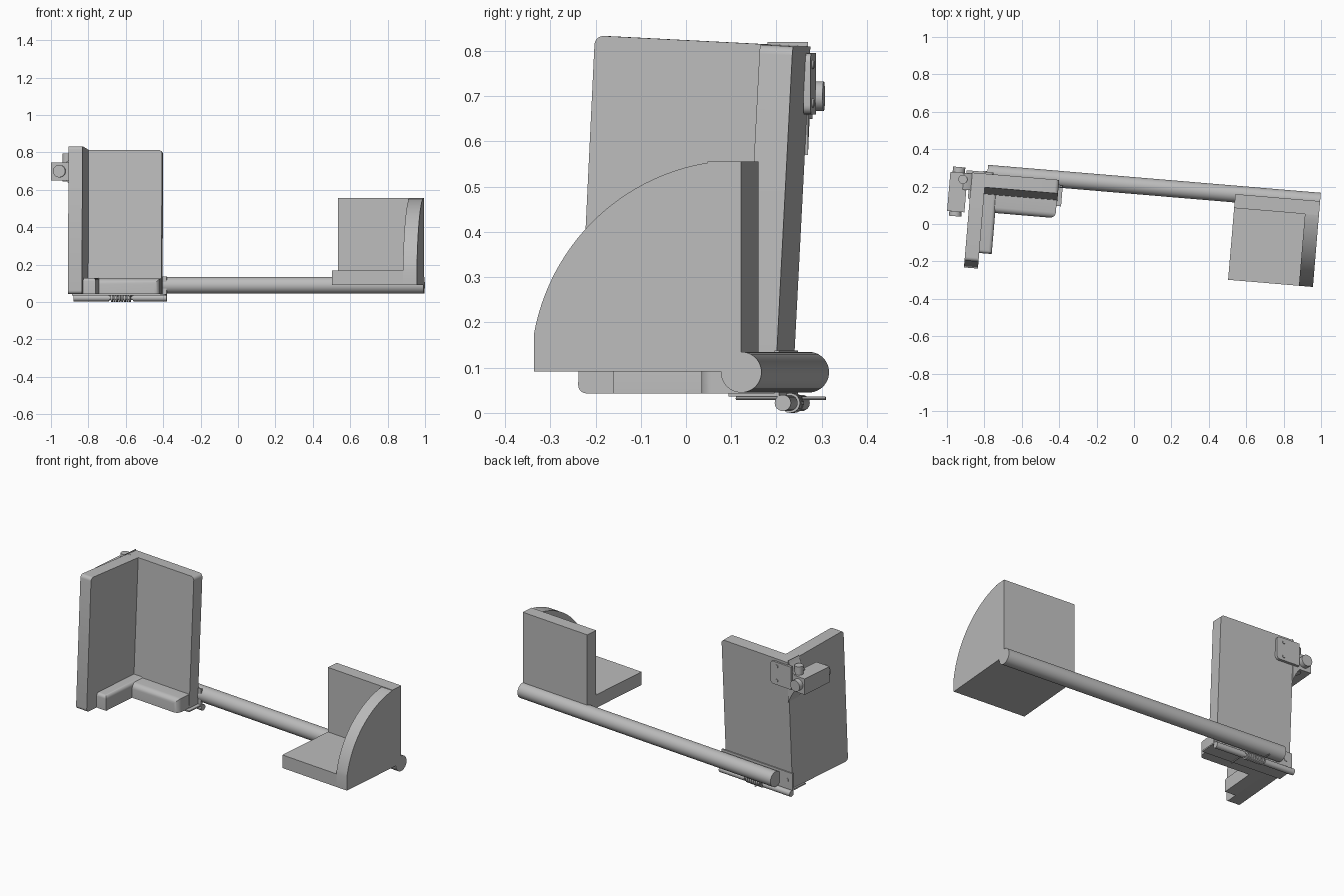
import bpy, bmesh, math
from mathutils import Matrix, Vector

cube = bpy.data.objects.get("Cube")
if cube:
    bpy.data.objects.remove(cube)

GREY = (0.5, 0.5, 0.5, 1)
mat = bpy.data.materials.new("plain grey")
mat.diffuse_color = GREY
mat.use_nodes = True
mat.node_tree.nodes["Principled BSDF"].inputs["Base Color"].default_value = GREY

YAW = Matrix.Rotation(math.radians(-4.8), 4, 'Z')
END = Matrix.Translation((0.995, 0.122, 0)) @ YAW       # right end of the bar
CORNER = Matrix.Translation((-0.87, 0.235, 0)) @ YAW    # back corner of the tall bracket
LEAN = Matrix.Identity(4)                               # panels lean backwards
LEAN[1][2] = 0.052
parts = []


def finish(name, bm, frame):
    bmesh.ops.recalc_face_normals(bm, faces=bm.faces)
    mesh = bpy.data.meshes.new(name)
    bm.to_mesh(mesh)
    bm.free()
    mesh.materials.append(mat)
    ob = bpy.data.objects.new(name, mesh)
    ob.matrix_world = frame
    bpy.context.collection.objects.link(ob)
    # bake the frame so that sheared parts stay exact
    mesh.transform(frame)
    ob.matrix_world = Matrix.Identity(4)
    parts.append(ob)
    return ob


def prism(name, frame, pts, lo, hi, axis='X', rounded=None, r=0.02):
    """Extrude a profile along X (pts are y,z) or Y (pts are x,z)."""
    put = (lambda p, d: (d, p[0], p[1])) if axis == 'X' else (lambda p, d: (p[0], d, p[1]))
    bm = bmesh.new()
    face = bm.faces.new([bm.verts.new(put(p, lo)) for p in pts])
    out = bmesh.ops.extrude_face_region(bm, geom=[face])
    moved = [v for v in out["geom"] if isinstance(v, bmesh.types.BMVert)]
    bmesh.ops.translate(bm, verts=moved, vec=Vector(put((0, 0), hi - lo)))
    if rounded:
        edges = [e for e in bm.edges if rounded((e.verts[0].co + e.verts[1].co) / 2)]
        bmesh.ops.bevel(bm, geom=edges, offset=r, segments=5, profile=0.5, affect='EDGES')
    return finish(name, bm, frame)


def box(name, frame, x, y, z, rounded=None, r=0.02):
    pts = [(y[0], z[0]), (y[1], z[0]), (y[1], z[1]), (y[0], z[1])]
    return prism(name, frame, pts, x[0], x[1], 'X', rounded, r)


def rod(name, frame, start, end, r, sides=32):
    a, b = Vector(start), Vector(end)
    turn = (b - a).to_track_quat('Z', 'Y').to_matrix().to_4x4()
    bm = bmesh.new()
    bmesh.ops.create_cone(bm, cap_ends=True, segments=sides, radius1=r, radius2=r,
                          depth=(b - a).length, matrix=Matrix.Translation((a + b) / 2) @ turn)
    return finish(name, bm, frame)


# Connecting bar
rod("connecting_bar", END, (-1.785, 0, 0.09), (0, 0, 0.09), 0.045, 48)

# Short bracket: back wall, floor and curved side wall
box("short_back_wall", END, (-0.455, 0), (-0.075, 0), (0.092, 0.556))
box("short_floor", END, (-0.455, 0), (-0.46, 0), (0.092, 0.17))
R, first = 0.467, math.asin(0.08 / 0.467)
steps = 24
curve = [(0, 0.092), (0, 0.556)]
for i in range(steps + 1):
    t = first + (math.pi / 2 - 2 * first) * i / steps
    curve.append((-R * math.sin(t), 0.092 + R * math.cos(t)))
curve.append((-0.46, 0.092))
prism("short_side_wall", END, curve, -0.075, 0)

# Tall bracket: leaning side and back panels
side = [(-0.002, 0.043), (-0.472, 0.043), (-0.475, 0.834), (-0.002, 0.81)]
prism("tall_side_panel", CORNER @ LEAN, side, 0, 0.075,
      rounded=lambda c: abs(c.x - 0.0375) < 0.001 and c.y < -0.4)
back = [(-0.002, 0.043), (-0.075, 0.043), (-0.075, 0.814), (-0.002, 0.81)]
prism("tall_back_panel", CORNER @ LEAN, back, 0, 0.468,
      rounded=lambda c: c.x > 0.46 and c.z > 0.8 and -0.07 < c.y < -0.01)

# L-shaped ledge at the foot of the tall bracket
box("back_ledge", CORNER, (0.07, 0.465), (-0.165, -0.05), (0.043, 0.125),
    rounded=lambda c: c.y < -0.16 and (c.z > 0.12 or c.x > 0.46), r=0.03)
box("side_ledge", CORNER, (0.07, 0.142), (-0.385, -0.05), (0.043, 0.13),
    rounded=lambda c: c.z > 0.12 and (c.y < -0.38 or c.x > 0.14), r=0.018)

# Hinge below: two leaves, pin, knuckles and spring
box("hinge_lower_leaf", CORNER, (-0.01, 0.49), (-0.1, 0.01), (0.036, 0.044))
box("hinge_upright_leaf", CORNER, (-0.01, 0.49), (0.002, 0.012), (0.036, 0.138))
rod("hinge_pin", CORNER, (-0.01, 0.02, 0.022), (0.49, 0.02, 0.022), 0.012, 20)
for name, lo, hi in (("left_knuckle", -0.01, 0.18), ("right_knuckle", 0.31, 0.49)):
    rod(name, CORNER, (lo, 0.02, 0.022), (hi, 0.02, 0.022), 0.018, 24)
for i in range(8):
    x = 0.19 + 0.014 * i
    rod("spring_coil_%d" % (i + 1), CORNER, (x, 0.02, 0.022), (x + 0.009, 0.02, 0.022), 0.022, 20)
rod("spring_leg", CORNER, (0.19, 0.02, 0.032), (0.19, 0.09, 0.032), 0.004, 8)
rod("spring_front_leg", CORNER, (0.3, 0.02, 0.032), (0.3, -0.1, 0.032), 0.004, 8)
for x in (0.03, 0.45):
    rod("leaf_screw", CORNER, (x, 0.01, 0.09), (x, 0.015, 0.09), 0.012, 16)

# Latch on the outer back corner
flare = [(0.002, 0.82), (-0.022, 0.765), (-0.042, 0.75), (-0.042, 0.65), (-0.022, 0.62), (0.002, 0.57)]
prism("latch_mount", CORNER, flare, -0.055, 0.035, 'Y')
box("latch_body", CORNER, (-0.115, -0.022), (-0.175, 0.035), (0.65, 0.745))
box("latch_plate", CORNER, (-0.03, 0.115), (0.034, 0.05), (0.66, 0.795),
    rounded=lambda c: c.x > 0.11 and 0.036 < c.y < 0.048)
rod("latch_front_knob", CORNER, (-0.07, -0.2, 0.7), (-0.07, -0.17, 0.7), 0.033)
rod("latch_rear_knob", CORNER, (-0.07, 0.03, 0.7), (-0.07, 0.064, 0.7), 0.033)
rod("latch_barrel", CORNER, (-0.045, 0.0, 0.645), (-0.045, 0.0, 0.795), 0.024)
for z in (0.685, 0.77):
    rod("plate_screw", CORNER, (0.07, 0.045, z), (0.07, 0.054, z), 0.01, 16)

# Smooth the round surfaces, keep the edges sharp
for ob in bpy.context.selected_objects:
    ob.select_set(False)
for ob in parts:
    ob.select_set(True)
bpy.context.view_layer.objects.active = parts[0]
bpy.ops.object.shade_smooth_by_angle(angle=math.radians(30))
